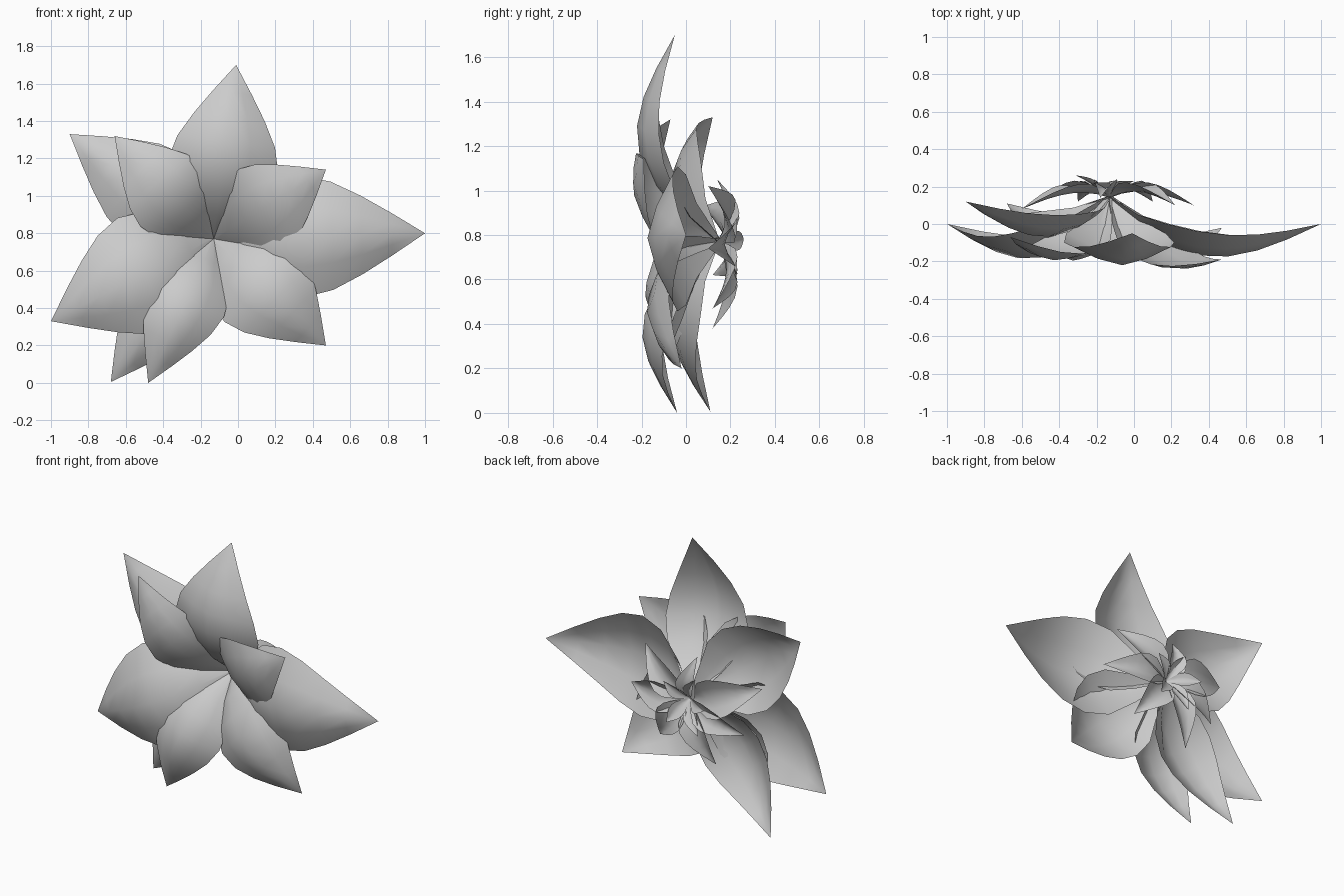
import bpy, math
from mathutils import Vector

if "Cube" in bpy.data.objects:
    bpy.data.objects.remove(bpy.data.objects["Cube"])

BASE = Vector((-0.13, 0.14, 0.77))
# half-width of a petal along its length, as a share of that length
OUTLINE = [(0, .02), (.14, .16), (.28, .28), (.42, .31), (.56, .275),
           (.70, .20), (.84, .11), (1, 0)]
ACROSS = [-1, -.5, 0, .5, 1]


def petal(name, tip, width=1.0, sag=.24, curl=.13, roll=0.0):
    """Channelled petal from the flower centre to tip, sagging toward -y."""
    tip = Vector(tip)
    run = tip - BASE
    length = math.hypot(run.x, run.z)
    side = Vector((-run.z, 0, run.x)) / length
    verts, faces = [], []
    for t, half in OUTLINE[:-1]:
        spine = BASE + run * t
        spine.y -= sag * math.sin(math.pi * t ** .85)
        w = half * width * length
        fold = half / .31
        for s in ACROSS:
            p = spine + side * (s * w)
            p.y += fold * (curl * abs(s) ** 1.5 + roll * s)
            verts.append(p)
    verts.append(tip)
    n, rows = len(ACROSS), len(OUTLINE) - 1
    for r in range(rows - 1):
        for c in range(n - 1):
            a = r * n + c
            faces.append((a, a + 1, a + n + 1, a + n))
    last = (rows - 1) * n
    for c in range(n - 1):
        faces.append((last + c, last + c + 1, len(verts) - 1))
    mesh = bpy.data.meshes.new(name)
    mesh.from_pydata(verts, [], faces)
    mesh.polygons.foreach_set("use_smooth", [True] * len(mesh.polygons))
    obj = bpy.data.objects.new(name, mesh)
    bpy.context.collection.objects.link(obj)
    return obj


# large outer petals
petal("outer_petal_right", (1.0, 0, .80), .93, .25)
petal("outer_petal_top", (-.01, -.05, 1.70), 1.02, .27, .11)
petal("outer_petal_left_low", (-1.0, 0, .33), 1.1, .26, .13)
petal("outer_petal_left_high", (-.90, .12, 1.33), .92, .2, .12)
petal("outer_petal_bottom", (-.68, .11, .005), .8, .2, .12)

# lower layer, nearest the front
petal("front_petal_right_high", (.47, -.19, 1.14), 1.15, .20, .06, -.04)
petal("front_petal_left_high", (-.66, -.07, 1.32), 1.0, .23, .06, .02)
petal("front_petal_right_low", (.47, -.02, .20), 1.1, .24, .11)
petal("front_petal_bottom", (-.48, -.04, 0), .85, .25, .1)

# small petals around the centre of the bloom, facing the back
for i, (tip, width) in enumerate([
        ((-.60, .08, .93), .8), ((.22, .10, 1.02), .75),
        ((.32, .10, .74), .7), ((.10, .12, .47), .8),
        ((-.30, .12, .38), .7), ((-.50, .12, .62), .7),
        ((-.18, .14, 1.05), .7)]):
    petal(f"inner_petal_{i + 1}", tip, width, -.05, .05)

# narrow central bracts standing up toward the back
for i, tip in enumerate([(-.31, .26, .78), (0, .23, .88), (-.02, .23, .62),
                         (-.22, .22, .94), (-.24, .22, .58)]):
    petal(f"centre_bract_{i + 1}", tip, .8, -.01, .03)
